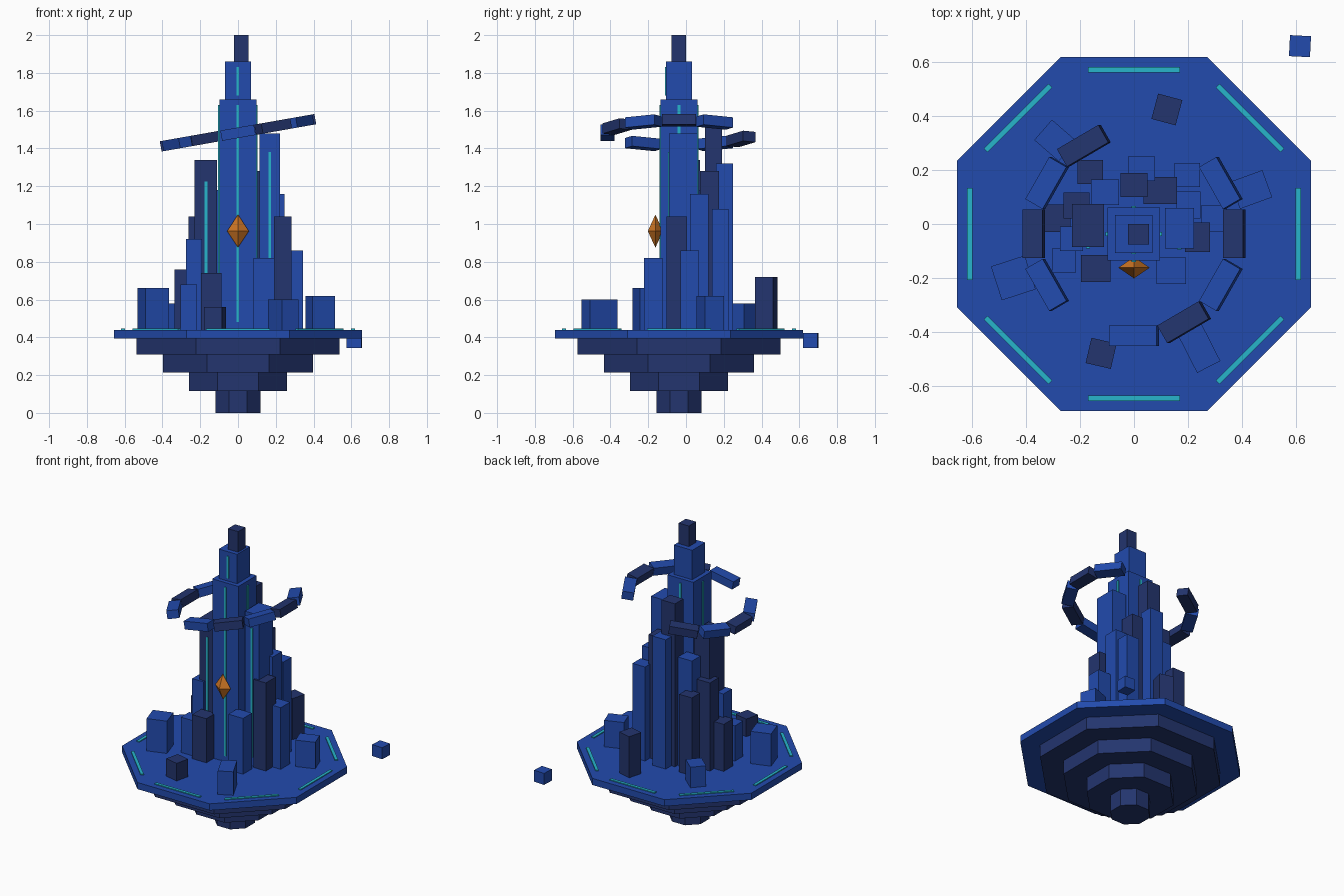
import bpy, bmesh, math
from mathutils import Matrix, Vector

if "Cube" in bpy.data.objects:
    bpy.data.objects.remove(bpy.data.objects["Cube"])

CY = -0.037          # shared centre line of platform, tower and ring
DECK = 0.44          # platform top


def material(name, rgb):
    m = bpy.data.materials.new(name)
    m.diffuse_color = (*rgb, 1)
    m.use_nodes = True
    m.node_tree.nodes["Principled BSDF"].inputs["Base Color"].default_value = m.diffuse_color
    return m


BLUE = material("royal_blue", (0.016, 0.07, 0.42))
NAVY = material("dark_navy", (0.017, 0.035, 0.156))
CYAN = material("glow_cyan", (0.02, 0.46, 0.60))
ORANGE = material("crystal_orange", (0.62, 0.18, 0.018))


def finish(name, bm, mat):
    bmesh.ops.recalc_face_normals(bm, faces=bm.faces)
    me = bpy.data.meshes.new(name)
    bm.to_mesh(me)
    bm.free()
    me.materials.append(mat)
    ob = bpy.data.objects.new(name, me)
    bpy.context.collection.objects.link(ob)
    return ob


def box(name, centre, size, mat, rot=Matrix.Identity(4)):
    bm = bmesh.new()
    bmesh.ops.create_cube(bm, size=1, matrix=Matrix.Translation(centre) @ rot @ Matrix.Diagonal((*size, 1)))
    return finish(name, bm, mat)


def block(name, x0, x1, y0, y1, top, mat, base=DECK):
    return box(name, ((x0 + x1) / 2, (y0 + y1) / 2, (base + top) / 2),
               (x1 - x0, y1 - y0, top - base), mat)


def octagon(name, apothem, z0, z1, mat):
    bm = bmesh.new()
    r = apothem / math.cos(math.pi / 8)
    bmesh.ops.create_cone(bm, cap_ends=True, segments=8, radius1=r, radius2=r, depth=z1 - z0,
                          matrix=Matrix.Translation((0, CY, (z0 + z1) / 2)) @ Matrix.Rotation(math.pi / 8, 4, 'Z'))
    return finish(name, bm, mat)


# Platform and stepped underside
octagon("platform", 0.657, 0.395, DECK, BLUE)
for i, (a, z0, z1) in enumerate([(0.538, 0.31, 0.395), (0.398, 0.215, 0.31),
                                 (0.259, 0.115, 0.215), (0.118, 0, 0.115)]):
    octagon(f"under_tier_{i}", a, z0, z1, NAVY)

# Glowing strips around the deck
for i in range(8):
    rot = Matrix.Rotation(i * math.pi / 4, 4, 'Z')
    box(f"deck_strip_{i}", Vector((0, CY, DECK + 0.002)) + rot @ Vector((0.609, 0, 0)),
        (0.02, 0.34, 0.008), CYAN, rot)

# Central tower in three stages
block("tower_main", -0.099, 0.097, CY - 0.098, CY + 0.098, 1.66, BLUE)
block("tower_upper", -0.07, 0.068, CY - 0.07, CY + 0.07, 1.86, BLUE, 1.66)
block("tower_cap", -0.022, 0.055, -0.077, 0.0, 2.0, NAVY, 1.86)

# Glowing strips on the tower faces
for i in range(4):
    rot = Matrix.Rotation(i * math.pi / 2, 4, 'Z')
    box(f"tower_strip_{i}", Vector((-0.001, CY, 1.055)) + rot @ Vector((0, -0.1, 0)),
        (0.015, 0.008, 1.15), CYAN, rot)
box("upper_strip", (-0.001, CY - 0.071, 1.755), (0.015, 0.008, 0.15), CYAN)
box("left_strip", (-0.17, -0.086, 0.86), (0.015, 0.008, 0.73), CYAN)
box("right_strip", (0.168, -0.091, 0.94), (0.015, 0.008, 0.88), CYAN)

# Cluster of towers: x0, x1, y0, y1, top
for mat, rows in ((NAVY, [(-0.23, -0.112, -0.085, 0.074, 1.34), (-0.05, 0.05, 0.1, 0.19, 1.55),
                          (0.035, 0.16, 0.074, 0.174, 1.28), (0.19, 0.282, -0.103, 0.005, 1.04),
                          (-0.262, -0.165, 0.02, 0.117, 1.04), (-0.21, -0.115, 0.148, 0.237, 0.97),
                          (-0.335, -0.235, -0.03, 0.072, 0.76), (-0.196, -0.088, -0.215, -0.115, 0.74)]),
                  (BLUE, [(0.115, 0.222, -0.09, 0.06, 1.48), (-0.022, 0.078, 0.16, 0.25, 1.32),
                          (0.155, 0.247, 0.02, 0.12, 1.16), (0.15, 0.245, 0.137, 0.226, 1.08),
                          (-0.16, -0.055, 0.07, 0.165, 1.18), (0.25, 0.343, -0.03, 0.07, 0.86),
                          (-0.275, -0.19, -0.1, -0.01, 0.92), (-0.305, -0.216, -0.18, -0.09, 0.68),
                          (0.083, 0.193, -0.222, -0.125, 0.82)])):
    for i, r in enumerate(rows):
        block(f"{mat.name}_building_{i}", *r, mat)

# Turned outer buildings: x, y, width, depth, top, degrees
for i, (x, y, w, d, top, deg, mat) in enumerate([
        (0.435, 0.128, 0.127, 0.107, 0.62, 20, BLUE), (0.24, -0.457, 0.097, 0.165, 0.60, 27, BLUE),
        (-0.448, -0.2, 0.132, 0.132, 0.66, 18, BLUE), (-0.292, 0.31, 0.10, 0.12, 0.58, 49, BLUE),
        (0.122, 0.425, 0.093, 0.097, 0.72, -15, NAVY), (-0.122, -0.48, 0.096, 0.096, 0.56, -13, NAVY)]):
    box(f"outer_building_{i}", (x, y, (DECK + top) / 2), (w, d, top - DECK), mat,
        Matrix.Rotation(math.radians(deg), 4, 'Z'))

# Broken tilted ring
tilt = Matrix.Rotation(math.radians(-10), 4, 'Y')
for deg in (0, 30, 120, 150, 180, 210, 270, 300, 330):
    rot = tilt @ Matrix.Rotation(math.radians(deg), 4, 'Z')
    box(f"ring_segment_{deg}", Vector((0, CY, 1.483)) + rot @ Vector((0.378, 0, 0)),
        (0.075, 0.18, 0.055), NAVY if deg in (0, 120, 180, 300) else BLUE, rot)

# Floating cube beside the platform
box("floating_cube", (0.616, 0.66, 0.383), (0.078, 0.078, 0.078), BLUE, Matrix.Rotation(-0.05, 4, 'Z'))

# Floating crystal: two four-sided pyramids
bm = bmesh.new()
tips = [bm.verts.new((0, -0.162, z)) for z in (0.875, 1.05)]
waist = [bm.verts.new((x, -0.162 + y, 0.962)) for x, y in ((0.058, 0), (0, 0.04), (-0.058, 0), (0, -0.04))]
for i in range(4):
    for t in tips:
        bm.faces.new((waist[i], waist[(i + 1) % 4], t))
finish("crystal", bm, ORANGE)
